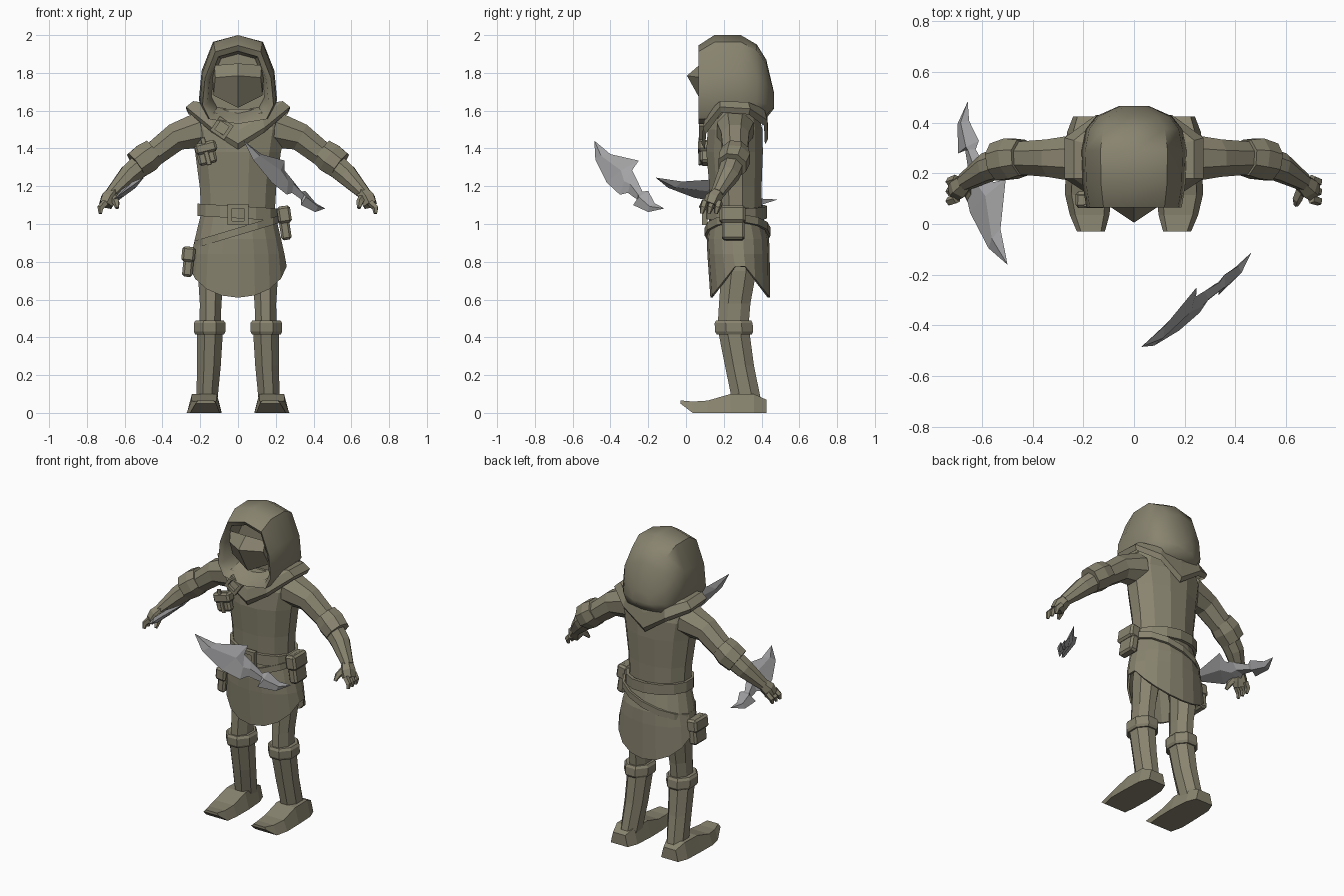
import bpy, bmesh, math
from mathutils import Vector, Matrix

if "Cube" in bpy.data.objects:
    bpy.data.objects.remove(bpy.data.objects["Cube"], do_unlink=True)


def material(name, color):
    mat = bpy.data.materials.new(name)
    mat.use_nodes = True
    mat.diffuse_color = color
    mat.node_tree.nodes["Principled BSDF"].inputs["Base Color"].default_value = color
    return mat


CLOTH = material("khaki cloth", (.25, .23, .16, 1))
STEEL = material("grey steel", (.37, .37, .38, 1))
SIDES = (("left", 1), ("right", -1))


def finish(name, bm, mat=CLOTH):
    bmesh.ops.remove_doubles(bm, verts=bm.verts, dist=.0005)
    bmesh.ops.recalc_face_normals(bm, faces=bm.faces)
    mesh = bpy.data.meshes.new(name)
    bm.to_mesh(mesh)
    bm.free()
    mesh.materials.append(mat)
    obj = bpy.data.objects.new(name, mesh)
    bpy.context.collection.objects.link(obj)
    return obj


def loft(name, rings, mat=CLOTH, caps=True, wrap=False):
    """Skin a series of closed rings that share a point count."""
    bm = bmesh.new()
    loops = [[bm.verts.new(p) for p in ring] for ring in rings]
    n = len(loops[0])
    pairs = list(zip(loops, loops[1:]))
    if wrap:
        pairs.append((loops[-1], loops[0]))
    for a, b in pairs:
        for i in range(n):
            j = (i + 1) % n
            bm.faces.new((a[i], a[j], b[j], b[i]))
    if caps and not wrap:
        bm.faces.new(loops[0])
        bm.faces.new(loops[-1])
    return finish(name, bm, mat)


def oval(cx, cy, z, rx, ry, n=8):
    """Horizontal ring; z may be a height or a function of x and the angle."""
    ring = []
    for i in range(n):
        a = math.tau * (i + .5) / n
        x, y = cx + rx * math.cos(a), cy + ry * math.sin(a)
        ring.append((x, y, z(x, a) if callable(z) else z))
    return ring


def tube(name, path, radii, n=8):
    """Limb along a path with a radius at each point."""
    pts = [Vector(p) for p in path]
    rings = []
    for i, p in enumerate(pts):
        d = (pts[min(i + 1, len(pts) - 1)] - pts[max(i - 1, 0)]).normalized()
        u = d.cross(Vector((0, 1, 0))).normalized()
        v = d.cross(u)
        angles = [math.tau * (k + .5) / n for k in range(n)]
        rings.append([p + radii[i] * (u * math.cos(a) + v * math.sin(a)) for a in angles])
    return loft(name, rings)


def box(name, loc, size, tilt=0, bevel=.012):
    bm = bmesh.new()
    bmesh.ops.create_cube(bm, size=1, matrix=Matrix.Diagonal((*size, 1)))
    bmesh.ops.bevel(bm, geom=bm.edges[:], offset=bevel, segments=1, affect='EDGES')
    bm.transform(Matrix.Translation(loc) @ Matrix.Rotation(tilt, 4, 'Y'))
    return finish(name, bm)


def band(name, cy, rx, ry, height, zfun, thick=.02, n=14):
    """Flat strap that runs around the body."""
    rings = []
    for grow, lift in ((0, 0), (thick, 0), (thick, height), (0, height)):
        rings.append(oval(0, cy, lambda x, a: zfun(x) + lift, rx + grow, ry + grow, n))
    return loft(name, rings, wrap=True)


def buckle(name, loc, half, tilt):
    place = Matrix.Translation(loc) @ Matrix.Rotation(tilt, 4, 'Y')
    corners = ((-1, -1), (1, -1), (1, 1), (-1, 1))
    steps = ((half, .015), (half, -.015), (half * .6, -.015), (half * .6, .015))
    rings = [[place @ Vector((a * h, y, b * h)) for a, b in corners] for h, y in steps]
    return loft(name, rings, wrap=True)


def mirrored(half):
    """Close a half outline that starts and ends on the centre line."""
    return half + [(-x, y, z) for x, y, z in half[-2:0:-1]]


# Torso and pelvis
loft("torso", [oval(0, cy, z, rx, ry, 12) for z, cy, rx, ry in (
    (.84, .275, .19, .12), (1.04, .265, .2, .138), (1.2, .262, .21, .143),
    (1.38, .257, .235, .155), (1.5, .26, .26, .15), (1.61, .27, .22, .11))])

# Tunic skirt, longest at front and back and cut high at the sides
hem = lambda x, a: .81 - .2 * abs(math.sin(a))
skirt = loft("tunic_skirt", [
    oval(0, .265, 1.05, .2, .14, 18), oval(0, .275, .92, .232, .165, 18),
    oval(0, .278, .84, .25, .165, 18), oval(0, .287, hem, .262, .158, 18)], caps=False)
shell = skirt.modifiers.new("cloth thickness", 'SOLIDIFY')
shell.thickness = .012

# Belts, buckles and pouches
band("waist_belt", .265, .2, .145, .065, lambda x: 1.03 - .06 * x)
band("slanted_belt", .273, .222, .16, .04, lambda x: .94 + .3 * x, .015)
buckle("belt_buckle", (0, .1, 1.05), .055, 0)
buckle("chest_buckle", (-.085, .085, 1.508), .045, math.radians(35))
for name, loc, size, tilt in (
        ("hip_pouch", (.245, .25, 1.005), (.055, .12, .18), -.15),
        ("hanging_pouch", (-.262, .26, .8), (.055, .12, .16), .1),
        ("chest_pouch", (-.17, .1, 1.375), (.1, .05, .12), -.25)):
    box(name, loc, size, tilt)
    x, y, z = loc
    box(name + "_flap", (x, y - .004, z + size[2] * .25), [s + .016 for s in size[:2]] + [size[2] * .5], tilt)
box("chest_pouch_strap", (-.17, .073, 1.385), (.025, .012, .15), -.25, .003)

# Draped cowl around the shoulders
inner = [(0, .11, 1.53), (.12, .11, 1.59), (.2, .18, 1.645), (.2, .32, 1.645), (.12, .4, 1.63), (0, .43, 1.61)]
outer = [(0, .082, 1.425), (.14, .09, 1.51), (.275, .18, 1.62), (.275, .34, 1.61), (.15, .43, 1.55), (0, .435, 1.45)]
middle = [tuple((Vector(a) + Vector(b)) / 2 + Vector((0, 0, .018))) for a, b in zip(inner, outer)]
under = [(x * .95, .26 + (y - .26) * .9, z - .03) for x, y, z in outer]
loft("shoulder_cowl", [mirrored(h) for h in (inner, middle, outer, under)], caps=False)

# Hood with a recessed opening, built from front to back
OUTLINE = ((0, 1), (.64, .92), (.93, .58), (1, .24), (.8, .06), (0, 0))


def hood_ring(y, width, top, bottom):
    return mirrored([(width * fx, y, bottom + (top - bottom) * fz) for fx, fz in OUTLINE])


hood = loft("hood", [hood_ring(*r) for r in (
    (.18, .14, 1.9, 1.6), (.085, .162, 1.915, 1.55), (.065, .188, 1.945, 1.53),
    (.15, .202, 2, 1.53), (.29, .207, 2, 1.55), (.375, .19, 1.95, 1.55),
    (.425, .15, 1.87, 1.56), (.465, .06, 1.7, 1.61))])
bpy.context.view_layer.objects.active = hood
hood.select_set(True)
bpy.ops.object.shade_smooth_by_angle(angle=math.radians(42))

# Brow and beaked face mask
bm = bmesh.new()
top, brow, chin = [bm.verts.new(p) for p in ((0, .08, 1.85), (0, .005, 1.785), (0, .1, 1.615))]
for _, s in SIDES:
    temple, corner, cheek, back = [bm.verts.new((s * x, y, z)) for x, y, z in (
        (.125, .1, 1.84), (.12, .085, 1.775), (.13, .13, 1.68), (.14, .18, 1.87))]
    for face in ((top, temple, corner, brow), (brow, corner, cheek, chin), (temple, back, cheek, corner)):
        bm.faces.new(face)
finish("face_mask", bm)

for side, s in SIDES:
    # Arm and cuff
    tube(side + "_arm", [(s * x, y, z) for x, y, z in (
        (.19, .26, 1.5), (.33, .26, 1.46), (.47, .26, 1.35), (.575, .225, 1.26), (.67, .165, 1.16))],
        (.105, .08, .068, .06, .036))
    tube(side + "_elbow_cuff", [(s * x, y, z) for x, y, z in (
        (.44, .262, 1.385), (.485, .258, 1.35), (.54, .245, 1.31))], (.076, .087, .08))

    # Hand with three fingers and a thumb
    tube(side + "_palm", [(s * x, y, z) for x, y, z in (
        (.655, .175, 1.175), (.685, .145, 1.135), (.7, .13, 1.1))], (.034, .046, .04), 6)
    for i in range(3):
        y = .09 + .038 * i
        tube(f"{side}_finger_{i + 1}", [(s * .7, y + .01, 1.115), (s * .728, y, 1.085), (s * .728, y - .008, 1.055)],
             (.02, .018, .01), 5)
    tube(side + "_thumb", [(s * .66, .14, 1.14), (s * .645, .1, 1.115), (s * .64, .075, 1.085)], (.022, .02, .01), 5)

    # Trouser leg, boot shaft and boot cuff
    legs = {
        "trouser_leg": ((.92, .11, .285, .09, .11), (.75, .142, .28, .077, .1),
                        (.58, .145, .258, .062, .09), (.44, .148, .248, .06, .088)),
        "boot_shaft": ((.45, .148, .25, .075, .09), (.25, .154, .283, .068, .083), (.06, .165, .322, .06, .083)),
        "boot_cuff": ((.415, .15, .255, .082, .1), (.43, .15, .255, .091, .109),
                      (.475, .15, .252, .091, .109), (.49, .15, .252, .08, .1))}
    for part, rows in legs.items():
        loft(f"{side}_{part}", [oval(s * cx, cy, z, rx, ry) for z, cx, cy, rx, ry in rows])

    # Foot with a raised toe
    rings = []
    for y, x, w, low, high in ((.425, .18, .06, 0, .07), (.36, .18, .085, 0, .1), (.235, .178, .092, 0, .1),
                               (.115, .18, .092, 0, .065), (.035, .175, .078, 0, .06), (-.03, .17, .055, .05, .066)):
        rings.append([(s * (x + k * w), y, h) for k, h in ((-1, low), (1, low), (.72, high), (-.72, high))])
    loft(side + "_foot", rings)

# Hooked daggers: each station gives both edges as distance along and across
STATIONS = (((0, 0), (.004, .001)), ((.088, -.069), (.144, .008)), ((.248, -.115), (.325, .088)),
            ((.373, -.113), (.331, .027)), ((.408, -.076), (.384, .012)), ((.49, -.068), (.48, -.018)),
            ((.489, -.104), (.508, .006)), ((.601, -.075), (.597, -.017)), ((.671, -.003), (.671, -.002)))


def dagger(name, tip, end, across):
    tip = Vector(tip)
    along = (Vector(end) - tip).normalized()
    across = Vector(across)
    across = (across - along * across.dot(along)).normalized()
    ridge = along.cross(across) * .018
    rings = []
    for i, edges in enumerate(STATIONS):
        a, b = [tip + along * d + across * w for d, w in edges]
        lift = ridge * (.05 if i in (0, len(STATIONS) - 1) else 1)
        rings.append([a, (a + b) / 2 + lift, b, (a + b) / 2 - lift])
    loft(name, rings, STEEL)


dagger("front_dagger", (.03, -.485, 1.44), (.46, -.115, 1.085), (.096, .63, .769))
dagger("hand_dagger", (-.5, -.16, 1.245), (-.655, .485, 1.13), (.8, .23, .57))
